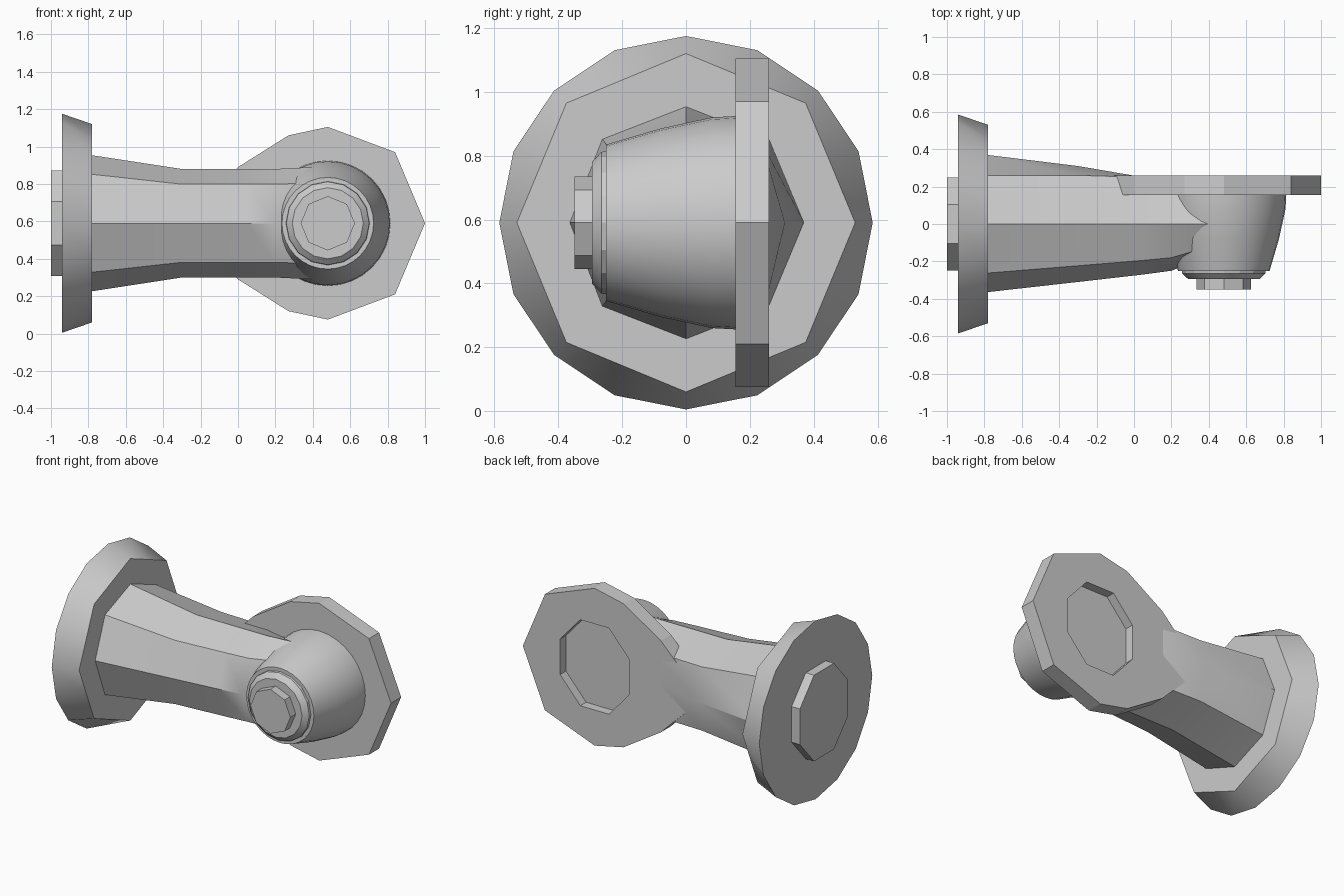
import bpy, bmesh, math
from mathutils import Vector

cube = bpy.data.objects.get("Cube")
if cube:
    bpy.data.objects.remove(cube, do_unlink=True)

gray = bpy.data.materials.new("plain gray")
gray.use_nodes = True
gray.diffuse_color = (0.6, 0.6, 0.6, 1)
gray.node_tree.nodes["Principled BSDF"].inputs["Base Color"].default_value = (0.6, 0.6, 0.6, 1)

MID = 0.59    # height of the arm axis
HEAD = 0.48   # x of the head axis


def loft(name, rings, angle=30):
    """Skin a list of equal-length point rings and cap both ends."""
    bm = bmesh.new()
    rows = [[bm.verts.new(p) for p in ring] for ring in rings]
    n = len(rows[0])
    for a, b in zip(rows, rows[1:]):
        for i in range(n):
            j = (i + 1) % n
            bm.faces.new((a[i], a[j], b[j], b[i]))
    bm.faces.new(rows[0][::-1])
    bm.faces.new(rows[-1])
    bmesh.ops.recalc_face_normals(bm, faces=bm.faces)
    mesh = bpy.data.meshes.new(name)
    bm.to_mesh(mesh)
    bm.free()
    mesh.materials.append(gray)
    ob = bpy.data.objects.new(name, mesh)
    bpy.context.collection.objects.link(ob)
    bpy.ops.object.select_all(action='DESELECT')
    ob.select_set(True)
    bpy.context.view_layer.objects.active = ob
    bpy.ops.object.shade_smooth_by_angle(angle=math.radians(angle))
    return ob


def circle(n, ru, rv=None, turn=0.0):
    """Points of an n-gon as (u, v) pairs."""
    rv = rv or ru
    steps = [math.tau * (i + turn) / n for i in range(n)]
    return [(ru * math.cos(t), rv * math.sin(t)) for t in steps]


def across_x(x, pts):
    return [Vector((x, u, MID + v)) for u, v in pts]


def across_y(y, pts):
    return [Vector((HEAD + u, y, MID + v)) for u, v in pts]


# Flange: round at the back, octagonal at the front
octagon = circle(8, 0.53)
front = []
for i, p in enumerate(octagon):
    q = octagon[(i + 1) % 8]
    front += [p, ((p[0] + q[0]) / 2, (p[1] + q[1]) / 2)]
loft("flange", [across_x(-0.94, circle(16, 0.585)), across_x(-0.78, front)])

# Boss on the flange, matching the socket in the head plate
key = circle(8, 0.27, 0.305, turn=0.5)
loft("flange_boss", [across_x(-1.0, key), across_x(-0.92, key)], 10)

# Arm: eight-sided sections given as x, front y, back y, back corner y, half height
sections = [(-0.79, -0.365, 0.37, 0.26, 0.365),
            (-0.3, -0.31, 0.31, 0.26, 0.29),
            (0.05, -0.27, 0.25, 0.25, 0.29),
            (0.2, -0.25, 0.19, 0.19, 0.29),
            (0.4, -0.17, 0.15, 0.15, 0.3)]
rings = []
for x, yf, yb, yc, h in sections:
    c = 0.72 * h
    pts = [(yb, 0), (yc, c), (0, h), (0.72 * yf, c),
           (yf, 0), (0.72 * yf, -c), (0, -h), (yc, -c)]
    rings.append(across_x(x, pts))
loft("arm", rings)

# Head plate: upper half outline mirrored downwards
half = [(1.0, 0), (0.84, 0.38), (0.48, 0.515), (0.27, 0.47), (0.0, 0.3), (-0.22, 0.08)]
outline = half + [(x, -z) for x, z in half[:0:-1]]
plate = loft("head_plate", [[Vector((x, y, MID + z)) for x, z in outline] for y in (0.155, 0.26)], 10)

# Socket cut into the back of the plate
cutter = loft("socket_cutter", [across_y(y, key) for y in (0.2, 0.4)], 10)
cut = plate.modifiers.new("socket", 'BOOLEAN')
cut.operation = 'DIFFERENCE'
cut.solver = 'EXACT'
cut.object = cutter
cutter.hide_render = True
cutter.select_set(False)
plate.select_set(True)
bpy.context.view_layer.objects.active = plate
bpy.ops.object.modifier_apply(modifier=cut.name)
bpy.data.objects.remove(cutter, do_unlink=True)

# Rounded head
profile = [(0.17, 0.335), (0.08, 0.33), (-0.08, 0.295), (-0.25, 0.245)]
loft("head", [across_y(y, circle(32, r)) for y, r in profile], 40)

# Cap and nut on the front of the head
loft("cap", [across_y(y, circle(16, r)) for y, r in ((-0.24, 0.225), (-0.265, 0.222), (-0.295, 0.19))], 20)
loft("nut", [across_y(y, circle(8, 0.145)) for y in (-0.28, -0.35)], 10)
